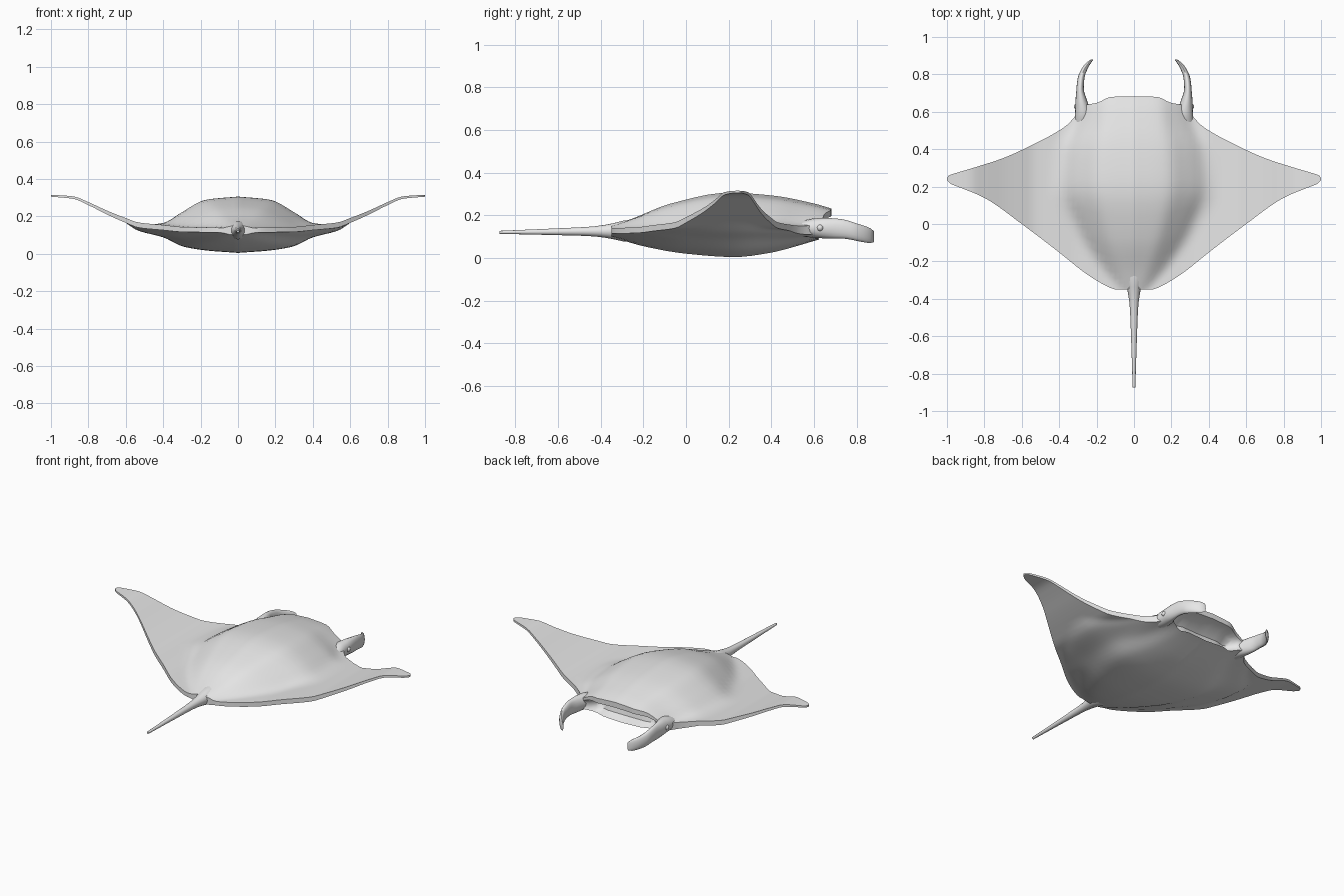
import bpy, bmesh, math

if "Cube" in bpy.data.objects:
    bpy.data.objects.remove(bpy.data.objects["Cube"])


def curve(*pts):
    """Smooth interpolation through (position, value) pairs."""
    n = len(pts)
    d = [(pts[i + 1][1] - pts[i][1]) / (pts[i + 1][0] - pts[i][0]) for i in range(n - 1)]
    m = [d[0]] + [0 if a * b <= 0 else 2 * a * b / (a + b) for a, b in zip(d, d[1:])] + [d[-1]]

    def f(x):
        x = min(max(x, pts[0][0]), pts[-1][0])
        i = next(k for k in range(n - 1) if x <= pts[k + 1][0])
        h = pts[i + 1][0] - pts[i][0]
        t = (x - pts[i][0]) / h
        return (pts[i][1] * (1 + 2 * t) * (1 - t) ** 2 + m[i] * h * t * (1 - t) ** 2
                + pts[i + 1][1] * t * t * (3 - 2 * t) + m[i + 1] * h * t * t * (t - 1))
    return f


skin = bpy.data.materials.new("grey skin")
skin.diffuse_color = (0.8, 0.8, 0.8, 1)
skin.use_nodes = True
skin.node_tree.nodes["Principled BSDF"].inputs["Base Color"].default_value = skin.diffuse_color


def loft(name, rings):
    """Skin a list of closed rings and cap both ends."""
    bm = bmesh.new()
    vs = [[bm.verts.new(p) for p in r] for r in rings]
    n = len(vs[0])
    for a, b in zip(vs, vs[1:]):
        for i in range(n):
            j = (i + 1) % n
            bm.faces.new((a[i], a[j], b[j], b[i]))
    bm.faces.new(vs[0])
    bm.faces.new(vs[-1])
    bmesh.ops.recalc_face_normals(bm, faces=bm.faces)
    me = bpy.data.meshes.new(name)
    bm.to_mesh(me)
    bm.free()
    me.materials.append(skin)
    ob = bpy.data.objects.new(name, me)
    bpy.context.collection.objects.link(ob)
    bpy.ops.object.select_all(action='DESELECT')
    ob.select_set(True)
    bpy.context.view_layer.objects.active = ob
    bpy.ops.object.shade_smooth_by_angle(angle=math.radians(50))
    return ob


# Plan outline and wing sweep, by distance from the midline
lead = curve((0, .682), (.12, .68), (.2, .647), (.27, .635), (.31, .585), (.34, .545), (.4, .5),
             (.55, .42), (.7, .352), (.85, .303), (.96, .27), (.99, .26), (1, .245))
trail = curve((0, -.348), (.1, -.35), (.14, -.335), (.25, -.27), (.4, -.152), (.6, 0),
              (.8, .14), (.93, .195), (.98, .215), (1, .235))
edge = curve((0, .125), (.3, .13), (.4, .14), (.53, .153), (.6, .178), (.7, .22), (.8, .268),
             (.88, .3), (.94, .306), (1, .31))
rim = curve((0, .012), (.5, .014), (.8, .008), (1, .005))
# Back and belly heights and widths, by length
back = curve((-.35, .15), (-.25, .185), (-.07, .255), (.2, .306), (.4, .293), (.6, .255), (.68, .232))
belly = curve((-.35, .1), (-.2, .055), (0, .02), (.23, .004), (.4, .025), (.5, .05), (.62, .085), (.68, .1))
back_w = curve((-.35, .08), (-.2, .22), (0, .36), (.2, .45), (.4, .43), (.55, .36), (.68, .33))
belly_w = curve((-.35, .1), (-.2, .3), (0, .5), (.23, .6), (.45, .45), (.6, .36), (.68, .33))
back_f = curve((0, 1), (.38, .88), (.67, .46), (.89, .06), (1, 0))
belly_f = curve((0, 1), (.25, .91), (.47, .74), (.67, .35), (.92, .12), (1, 0))
mouth = curve((0, 1), (.16, .9), (.26, 0), (1, 0))


def top(x, y):
    return edge(x) + rim(x) + (back(y) - .137) * back_f(x / back_w(y))


def bottom(x, y):
    return edge(x) - rim(x) + (belly(y) - .113) * belly_f(x / belly_w(y))


def body_ring(sx, n=26):
    x = abs(sx)
    y0, y1, k = trail(x), lead(x), mouth(x)
    y2 = y1 - .06 * k
    s = [(1 - math.cos(math.pi * i / n)) / 2 for i in range(n + 1)]
    ring = [(sx, y0 + (y1 - y0) * t, top(x, y0 + (y1 - y0) * t)) for t in s]
    zt, zb = top(x, y1), bottom(x, y2)
    # upper lip, recessed mouth and lower lip
    for t, dy in ((.22, 0), (.3, -.07), (.55, -.12), (.85, -.11)):
        ring.append((sx, y1 + dy * k, zt + (zb - zt) * t))
    return ring + [(sx, y0 + (y2 - y0) * t, bottom(x, y0 + (y2 - y0) * t)) for t in reversed(s)]


half = [i * .025 for i in range(1, 39)] + [.965, .98, .993, 1]
loft("body", [body_ring(x) for x in [-h for h in reversed(half)] + [0] + half])


def oval(x, y, z, a, b, n=16):
    return [(x + a * math.cos(2 * math.pi * i / n), y, z + b * math.sin(2 * math.pi * i / n))
            for i in range(n)]


# Tail: tapering whip
tail_r = curve((-.875, .007), (-.6, .016), (-.45, .022), (-.36, .033), (-.28, .05), (-.2, .05))
loft("tail", [oval(0, y, .12 + .01 * (y + .875), tail_r(y), tail_r(y))
              for y in [-.875 + .045 * i for i in range(16)]])

# Curled head fins: centre x, half width, centre z, half height, by length
fin_x = curve((.5, .27), (.6, .273), (.66, .282), (.72, .288), (.78, .283), (.83, .264), (.86, .244), (.88, .224))
fin_a = curve((.5, .05), (.6, .042), (.66, .031), (.72, .02), (.78, .018), (.83, .016), (.86, .013), (.88, .007))
fin_z = curve((.5, .13), (.6, .14), (.72, .137), (.83, .113), (.88, .1))
fin_b = curve((.5, .025), (.6, .045), (.66, .048), (.78, .042), (.86, .036), (.88, .026))
for side, s in (("left", -1), ("right", 1)):
    loft(side + "_head_fin", [oval(s * fin_x(y), y, fin_z(y), fin_a(y), fin_b(y))
                              for y in [.5 + .38 * i / 24 for i in range(25)]])
    # Eye: small bead on the root of the fin
    bpy.ops.mesh.primitive_uv_sphere_add(segments=14, ring_count=8, radius=.016,
                                         location=(s * .306, .628, .141))
    eye = bpy.context.object
    eye.name = side + "_eye"
    eye.data.materials.append(skin)
    bpy.ops.object.shade_smooth_by_angle()
